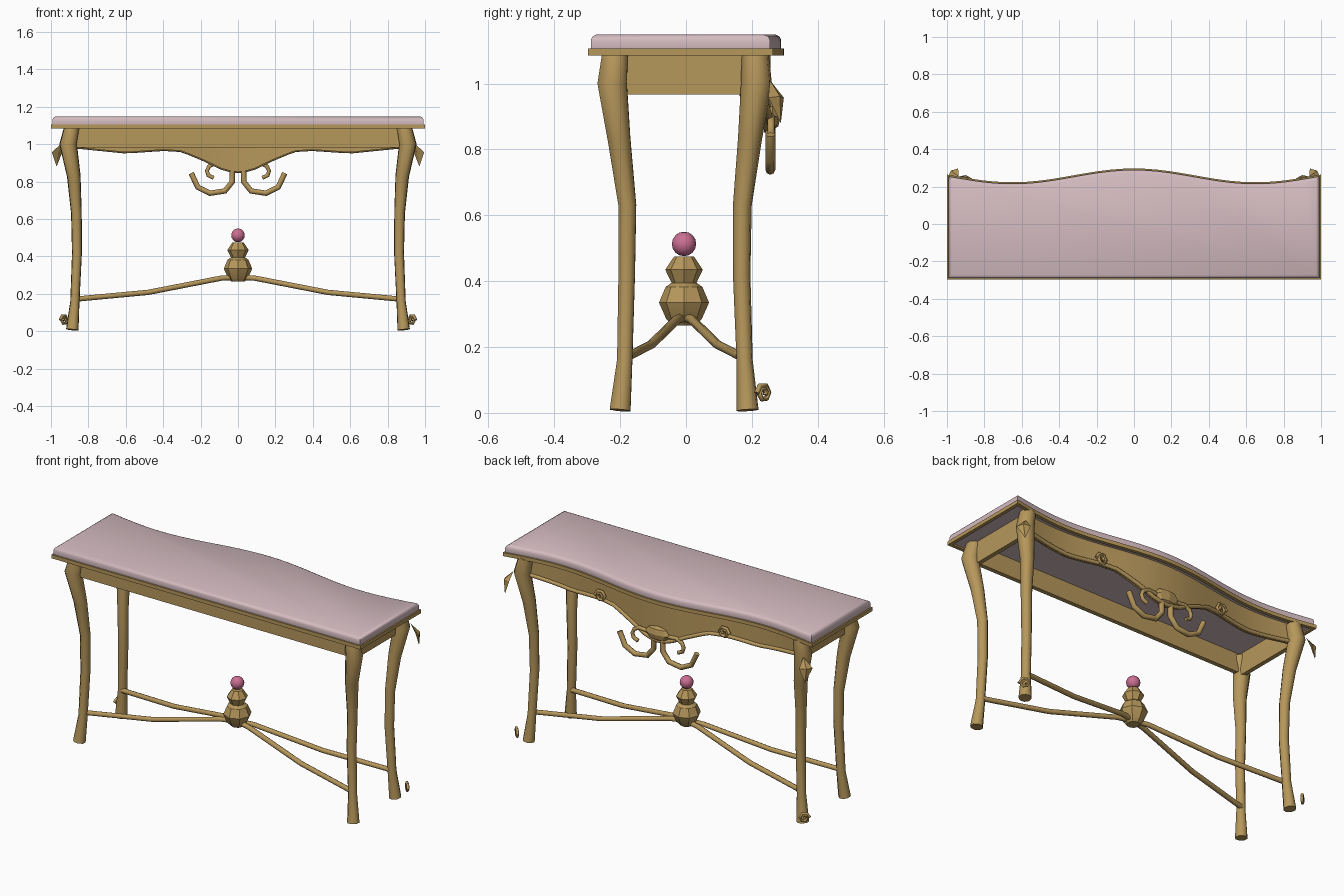
import bpy, bmesh, math
from mathutils import Vector

if "Cube" in bpy.data.objects:
    bpy.data.objects.remove(bpy.data.objects["Cube"])


def material(name, rgb):
    m = bpy.data.materials.new(name)
    m.diffuse_color = (*rgb, 1)
    m.use_nodes = True
    m.node_tree.nodes["Principled BSDF"].inputs["Base Color"].default_value = m.diffuse_color
    return m


GOLD = material("antique_gold", (0.47, 0.31, 0.105))
MAUVE = material("pale_mauve", (0.66, 0.50, 0.53))
PINK = material("rose_pink", (0.60, 0.16, 0.29))


def finish(obj, mat, angle=30):
    obj.data.materials.clear()
    obj.data.materials.append(mat)
    bpy.ops.object.select_all(action='DESELECT')
    obj.select_set(True)
    bpy.context.view_layer.objects.active = obj
    bpy.ops.object.shade_smooth_by_angle(angle=math.radians(angle))
    return obj


def mesh_object(name, verts, faces, mat, angle=30):
    me = bpy.data.meshes.new(name)
    me.from_pydata(verts, [], faces)
    bm = bmesh.new()
    bm.from_mesh(me)
    bmesh.ops.recalc_face_normals(bm, faces=bm.faces)
    bm.to_mesh(me)
    bm.free()
    obj = bpy.data.objects.new(name, me)
    bpy.context.collection.objects.link(obj)
    return finish(obj, mat, angle)


def tube(name, points, radii, mat=GOLD, angle=50):
    """Round bar through points, one radius or one per point."""
    cu = bpy.data.curves.new(name, 'CURVE')
    cu.dimensions = '3D'
    cu.bevel_depth = 1.0
    cu.bevel_resolution = 2
    cu.use_fill_caps = True
    sp = cu.splines.new('POLY')
    sp.points.add(len(points) - 1)
    for i, p in enumerate(points):
        sp.points[i].co = (*p, 1)
        sp.points[i].radius = radii[i] if isinstance(radii, list) else radii
    obj = bpy.data.objects.new(name, cu)
    bpy.context.collection.objects.link(obj)
    bpy.ops.object.select_all(action='DESELECT')
    obj.select_set(True)
    bpy.context.view_layer.objects.active = obj
    bpy.ops.object.convert(target='MESH')
    return finish(bpy.context.object, mat, angle)


def box(name, x0, x1, y0, y1, z0, z1):
    v = [(x, y, z) for z in (z0, z1) for x, y in ((x0, y0), (x1, y0), (x1, y1), (x0, y1))]
    f = [(0, 1, 2, 3), (4, 5, 6, 7)] + [(i, (i + 1) % 4, (i + 1) % 4 + 4, i + 4) for i in range(4)]
    return mesh_object(name, v, f, GOLD)


def wave(x):
    """Serpentine edge of the top."""
    return 0.26 + 0.037 * math.cos(math.pi * x / 0.65)


def outline(inset):
    pts = [(-1 + inset, -0.297 + inset), (1 - inset, -0.297 + inset)]
    for i in range(33):
        x = (1 - inset) * (1 - i / 16)
        pts.append((x, wave(x) - inset))
    return pts


# Cushion: layered outlines give softly rounded edges
layers = [(0.012, 1.093), (0.008, 1.106), (0.008, 1.132), (0.013, 1.143), (0.025, 1.149)]
verts = [(x, y, z) for ins, z in layers for x, y in outline(ins)]
n = len(outline(0))
faces = [tuple(range(n)), tuple(range(4 * n, 5 * n))]
for k in range(4):
    faces += [(k * n + i, k * n + (i + 1) % n, (k + 1) * n + (i + 1) % n, (k + 1) * n + i) for i in range(n)]
mesh_object("cushion_top", verts, faces, MAUVE, 40)

# Gilded rim around the cushion
loops = [(0, 1.085), (0, 1.106), (0.02, 1.106), (0.02, 1.085)]
verts = [(x, y, z) for ins, z in loops for x, y in outline(ins)]
faces = [(k * n + i, k * n + (i + 1) % n, (k + 1) % 4 * n + (i + 1) % n, (k + 1) % 4 * n + i)
         for k in range(4) for i in range(n)]
mesh_object("top_rim", verts, faces, GOLD)

# Straight aprons
box("front_apron", -0.88, 0.88, -0.225, -0.2, 0.983, 1.09)
for s, side in ((-1, "left"), (1, "right")):
    x0, x1 = sorted((s * 0.875, s * 0.9))
    box(side + "_apron", x0, x1, -0.2, 0.2, 0.966, 1.09)

# Shaped apron with a wavy lower edge
LOWER = [(0, 0.852), (0.07, 0.862), (0.18, 0.915), (0.3, 0.965), (0.4, 0.971),
         (0.6, 0.957), (0.75, 0.972), (0.88, 0.985)]


def lower(x):
    x = abs(x)
    for (a, za), (b, zb) in zip(LOWER, LOWER[1:]):
        if x <= b:
            t = (x - a) / (b - a)
            return za + (zb - za) * t
    return LOWER[-1][1]


xs = [0.88 * (i / 20 - 1) for i in range(41)]
verts, faces = [], []
for x in xs:
    y = wave(x) - 0.04
    verts += [(x, y, lower(x)), (x, y, 1.09), (x, y - 0.02, 1.09), (x, y - 0.02, lower(x))]
for i in range(40):
    a = i * 4
    faces += [(a + j, a + (j + 1) % 4, a + 4 + (j + 1) % 4, a + 4 + j) for j in range(4)]
faces += [(0, 1, 2, 3), (160, 161, 162, 163)]
mesh_object("shaped_apron", verts, faces, GOLD)
tube("apron_moulding", [(x, wave(x) - 0.037, lower(x) + 0.004) for x in xs], 0.011)

# Cabriole legs: x, back y, front y, z, radius
LEG = [(0.888, 0.21, -0.215, 1.09, 0.042), (0.908, 0.214, -0.224, 1.0, 0.048),
       (0.878, 0.194, -0.203, 0.83, 0.037), (0.864, 0.171, -0.178, 0.63, 0.029),
       (0.861, 0.169, -0.18, 0.42, 0.027), (0.872, 0.178, -0.186, 0.16, 0.025),
       (0.886, 0.187, -0.2, 0.008, 0.034)]


def spiral(c, u, r, turns=1.6, steps=11):
    """Coil in the plane of u and z."""
    pts = []
    for i in range(steps):
        t = i / (steps - 1)
        a = 2 * math.pi * turns * t
        q = r * (1 - 0.68 * t)
        pts.append(Vector(c) + Vector(u) * q * math.cos(a) + Vector((0, 0, q * math.sin(a))))
    return pts


for s, side in ((-1, "left"), (1, "right")):
    radii = [p[4] for p in LEG]
    tube(side + "_back_leg", [(s * p[0], p[1], p[3]) for p in LEG], radii)
    tube(side + "_front_leg", [(s * p[0], p[2], p[3]) for p in LEG], radii)

    # Crossed stretchers rising to the centre
    for d, end in ((1, "back"), (-1, "front")):
        tube(f"{side}_{end}_stretcher",
             [(s * 0.865, d * 0.17 - 0.005, 0.172), (s * 0.48, d * 0.1 - 0.005, 0.208),
              (s * 0.09, d * 0.022 - 0.005, 0.284), (s * 0.01, d * 0.005 - 0.005, 0.288)], 0.014)

    # Diamond leaf outside the knee
    c = Vector((s * 0.967, 0.273, 0.957))
    o = Vector((s * 0.012, 0.012, 0.004))
    verts = [(s * 0.938, 0.255, 1.01), (s * 0.995, 0.25, 0.957), (s * 0.97, 0.288, 0.88),
             (s * 0.94, 0.297, 0.957), c + o, c - o * 0.5]
    faces = [(i, (i + 1) % 4, k) for i in range(4) for k in (4, 5)]
    mesh_object(side + "_knee_leaf", verts, faces, GOLD, 10)

    # Coils at the foot and on the apron
    tube(side + "_foot_scroll", spiral((s * 0.93, 0.235, 0.06), (s * 0.707, -0.707, 0), 0.029), 0.008)
    tube(side + "_apron_scroll", spiral((s * 0.4, wave(0.4) - 0.028, 0.995), (s, 0, 0), 0.035), 0.009)

    # Hanging scrolls under the middle of the apron
    large = [(0.03, 0.87), (0.03, 0.8), (0.07, 0.75), (0.15, 0.738), (0.215, 0.77), (0.25, 0.845)]
    small = [(0.06, 0.895), (0.12, 0.9), (0.155, 0.882), (0.166, 0.857), (0.158, 0.833), (0.13, 0.82)]
    tube(side + "_large_scroll", [(s * x, 0.256, z) for x, z in large], 0.015)
    tube(side + "_small_scroll", [(s * x, 0.258, z) for x, z in small], 0.011)

# Faceted boss in the middle of the apron
bpy.ops.mesh.primitive_uv_sphere_add(segments=8, ring_count=4, radius=1, location=(0, 0.262, 0.9))
boss = bpy.context.object
boss.name = "apron_boss"
boss.scale = (0.08, 0.026, 0.042)
finish(boss, GOLD, 10)

# Turned finial where the stretchers meet
PROFILE = [(0.035, 0.265), (0.054, 0.285), (0.076, 0.335), (0.056, 0.382), (0.038, 0.395),
           (0.057, 0.435), (0.03, 0.475)]
N = 8
verts = [(r * math.cos(2 * math.pi * i / N), -0.006 + r * math.sin(2 * math.pi * i / N), z)
         for r, z in PROFILE for i in range(N)]
faces = [tuple(range(N)), tuple(range(len(verts) - N, len(verts)))]
for k in range(len(PROFILE) - 1):
    faces += [(k * N + i, k * N + (i + 1) % N, (k + 1) * N + (i + 1) % N, (k + 1) * N + i) for i in range(N)]
mesh_object("finial", verts, faces, GOLD, 30)

bpy.ops.mesh.primitive_uv_sphere_add(segments=14, ring_count=8, radius=0.037, location=(0, -0.006, 0.513))
ball = bpy.context.object
ball.name = "finial_ball"
finish(ball, PINK, 50)
